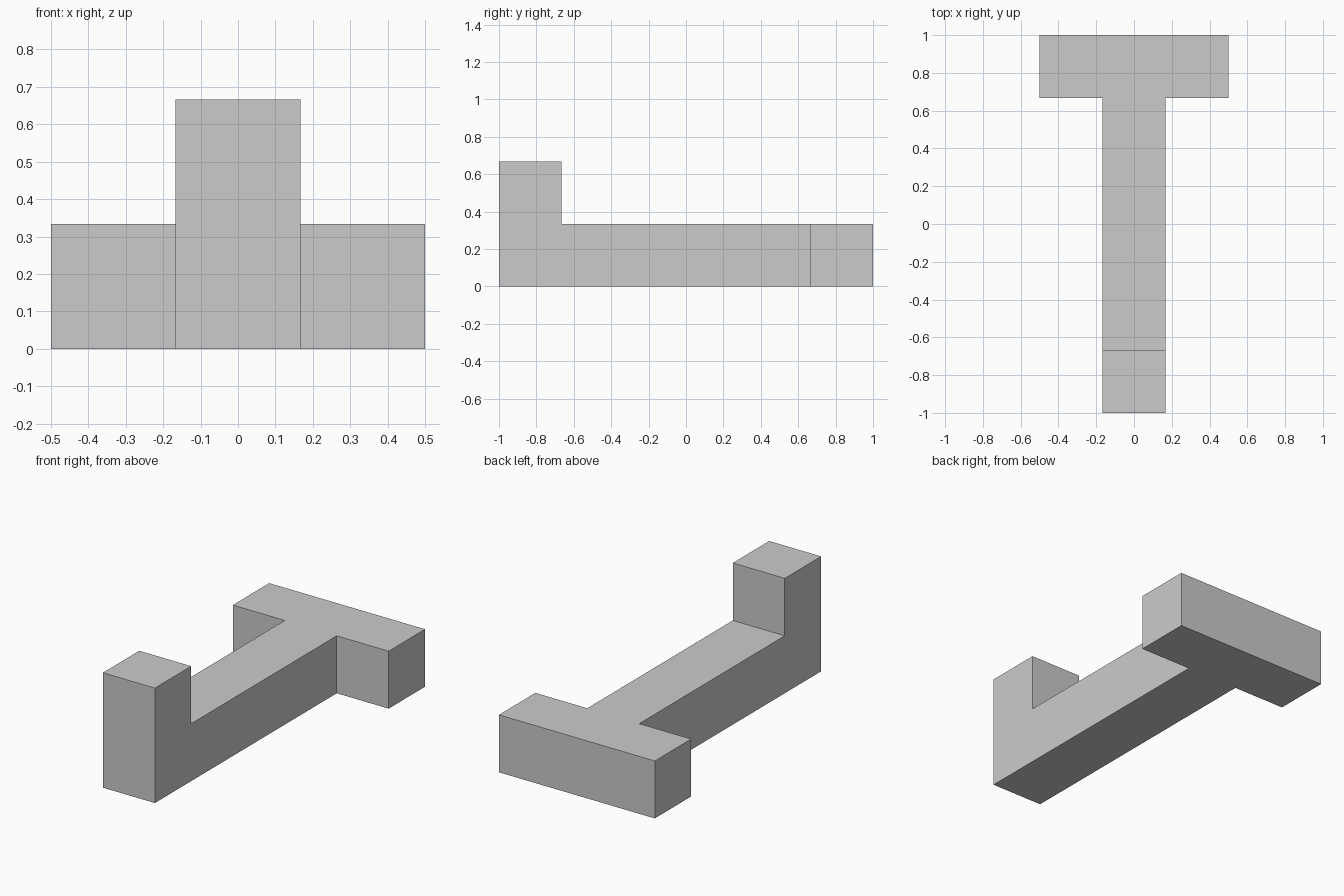
import bpy, bmesh
from mathutils import Vector

if "Cube" in bpy.data.objects:
    bpy.data.objects.remove(bpy.data.objects["Cube"])

T = 1 / 3   # square bar thickness
H = T / 2   # half thickness

mat = bpy.data.materials.new("light grey")
mat.diffuse_color = (0.6, 0.6, 0.6, 1)
mat.use_nodes = True
mat.node_tree.nodes["Principled BSDF"].inputs["Base Color"].default_value = mat.diffuse_color

bm = bmesh.new()


def extrude_up(face, height):
    """Extrude one face straight up and drop the covered original."""
    new = bmesh.ops.extrude_face_region(bm, geom=[face])["geom"]
    bmesh.ops.translate(bm, vec=Vector((0, 0, height)),
                        verts=[v for v in new if isinstance(v, bmesh.types.BMVert)])
    return next(f for f in new if isinstance(f, bmesh.types.BMFace))


# Flat T outline: the stem runs to the front, the crossbar sits at the back
outline = [(-H, -1), (H, -1), (H, 1 - T), (0.5, 1 - T),
           (0.5, 1), (-0.5, 1), (-0.5, 1 - T), (-H, 1 - T)]
base = bm.faces.new([bm.verts.new((x, y, 0)) for x, y in outline])
top = extrude_up(base, T)

# Cut the top at the front end and raise that square into the upright block
cut = bmesh.ops.bisect_plane(bm, geom=[top] + list(top.edges) + list(top.verts),
                             plane_co=(0, T - 1, 0), plane_no=(0, 1, 0))
end = min((f for f in bm.faces if all(abs(v.co.z - T) < 1e-5 for v in f.verts)),
          key=lambda f: f.calc_center_median().y)
extrude_up(end, T)
bmesh.ops.delete(bm, geom=[f for f in bm.faces if f is end], context='FACES_ONLY')

# Make sure the underside is closed, then tidy coplanar splits and normals
bmesh.ops.remove_doubles(bm, verts=bm.verts, dist=1e-5)
bmesh.ops.holes_fill(bm, edges=[e for e in bm.edges if e.is_boundary], sides=0)
bmesh.ops.dissolve_limit(bm, angle_limit=0.01, verts=bm.verts, edges=bm.edges)
bmesh.ops.recalc_face_normals(bm, faces=bm.faces)

mesh = bpy.data.meshes.new("t_bar_with_upright")
bm.to_mesh(mesh)
bm.free()
mesh.materials.append(mat)
bpy.context.collection.objects.link(bpy.data.objects.new("t_bar_with_upright", mesh))
